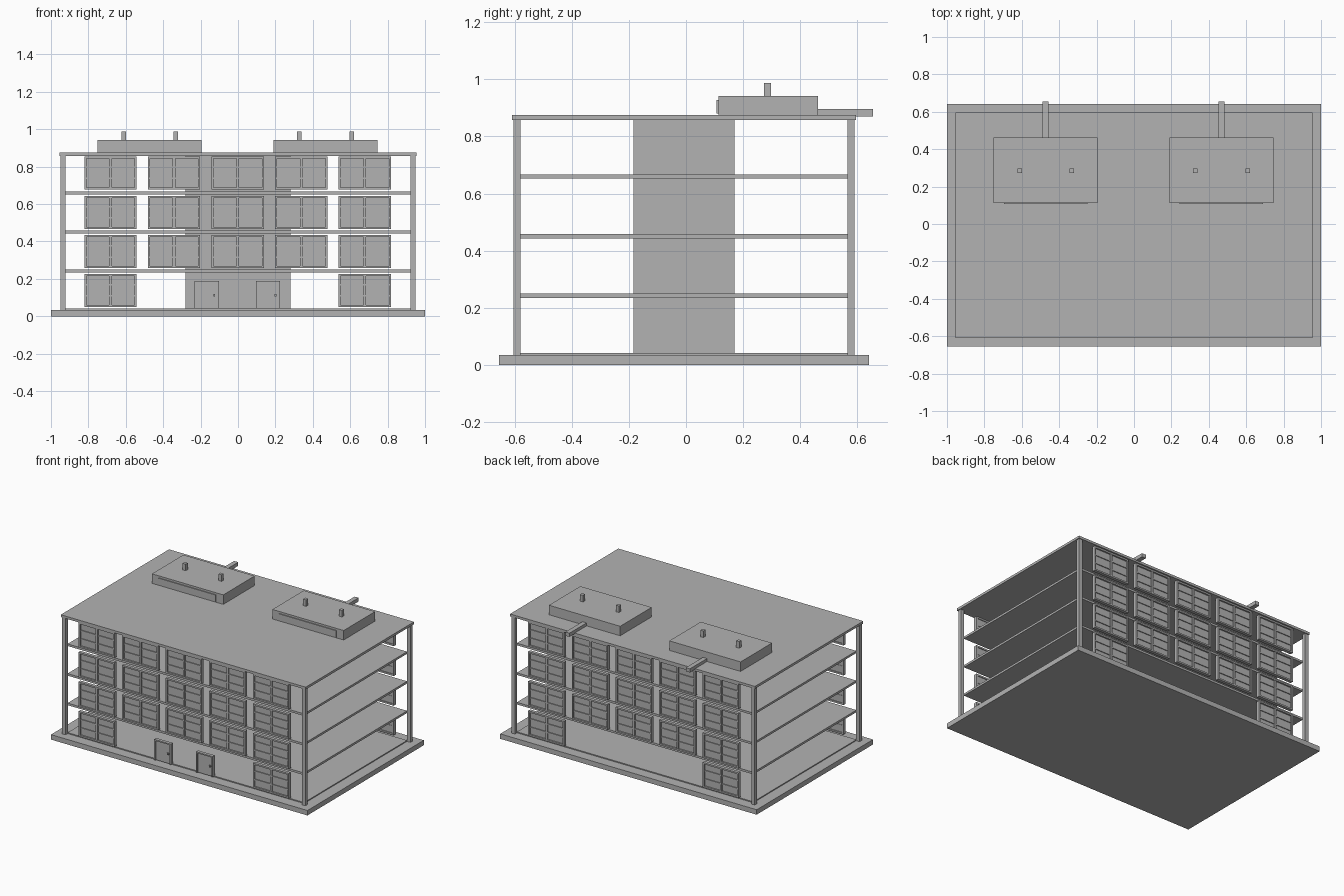
import bpy, bmesh

cube = bpy.data.objects.get("Cube")
if cube:
    bpy.data.objects.remove(cube)

grey = bpy.data.materials.new("concrete_grey")
grey.use_nodes = True
COLOUR = (0.45, 0.45, 0.45, 1)
grey.diffuse_color = COLOUR
grey.node_tree.nodes["Principled BSDF"].inputs["Base Color"].default_value = COLOUR

CY = -0.007  # middle of the building in depth


def boxes(name, spans):
    """One object made of boxes, each given as (x0, x1, y0, y1, z0, z1)."""
    bm = bmesh.new()
    for x0, x1, y0, y1, z0, z1 in spans:
        verts = bmesh.ops.create_cube(bm, size=1)["verts"]
        for v in verts:
            v.co = (x0 if v.co.x < 0 else x1,
                    y0 if v.co.y < 0 else y1,
                    z0 if v.co.z < 0 else z1)
    mesh = bpy.data.meshes.new(name)
    bm.to_mesh(mesh)
    bm.free()
    mesh.materials.append(grey)
    obj = bpy.data.objects.new(name, mesh)
    bpy.context.collection.objects.link(obj)
    return obj


def facade(side, x0, x1, near, far, z0, z1):
    """Box at a depth range measured outward from the building's middle."""
    a, b = CY + side * near, CY + side * far
    return (x0, x1, min(a, b), max(a, b), z0, z1)


def window(name, side, x, z0, z1):
    w, f, bar = 0.14, 0.011, 0.004
    parts = [
        facade(side, x - w, x - w + f, 0.573, 0.596, z0, z1),
        facade(side, x + w - f, x + w, 0.573, 0.596, z0, z1),
        facade(side, x - w + f, x + w - f, 0.573, 0.596, z0, z0 + f),
        facade(side, x - w + f, x + w - f, 0.573, 0.596, z1 - f, z1),
        # pane and centre mullion
        facade(side, x - w + f, x + w - f, 0.579, 0.585, z0 + f, z1 - f),
        facade(side, x - 0.007, x + 0.007, 0.575, 0.594, z0 + f, z1 - f),
    ]
    # glazing bars
    for i in (1, 2):
        z = z0 + (z1 - z0) * i / 3
        parts.append(facade(side, x - w + f, x + w - f, 0.576, 0.591, z - bar, z + bar))
    boxes(name, parts)


def door(name, x):
    w, f, z0, z1 = 0.065, 0.009, 0.042, 0.188
    boxes(name, [
        facade(-1, x - w, x - w + f, 0.573, 0.596, z0, z1),
        facade(-1, x + w - f, x + w, 0.573, 0.596, z0, z1),
        facade(-1, x - w + f, x + w - f, 0.573, 0.596, z1 - f, z1),
        facade(-1, x - w + f, x + w - f, 0.576, 0.588, z0, z1 - f),
        # handle
        facade(-1, x + 0.035, x + 0.045, 0.588, 0.597, 0.105, 0.118),
    ])


# Plinth, floors and roof
boxes("base", [(-1, 1, CY - 0.648, CY + 0.648, 0, 0.035)])
floors = [0.042, 0.25, 0.458, 0.667]
for i, top in enumerate(floors):
    low = 0.035 if i == 0 else top - 0.015
    boxes(f"floor_{i}", [(-0.922, 0.922, CY - 0.574, CY + 0.574, low, top)])
boxes("roof", [(-0.955, 0.955, CY - 0.603, CY + 0.603, 0.858, 0.875)])

# Corner columns and central core
for sx in (-1, 1):
    for sy in (-1, 1):
        a, b = sorted((sx * 0.922, sx * 0.949))
        boxes(f"column_{'left' if sx > 0 else 'right'}_{'back' if sy > 0 else 'front'}",
              [facade(sy, a, b, 0.572, 0.597, 0.035, 0.858)])
boxes("core", [(-0.282, 0.282, CY - 0.176, CY + 0.176, 0.035, 0.858)])

# Windows on the front and back, with the ground floor middle left open
for side, label in ((-1, "front"), (1, "back")):
    for level, z in enumerate((0.05, 0.258, 0.467, 0.678)):
        for col in range(-2, 3):
            if level == 0 and abs(col) < 2:
                continue
            window(f"{label}_window_{level}_{col + 2}", side, col * 0.34 - 0.002, z, z + 0.177)

door("door_right", -0.167)
door("door_left", 0.16)

# Rooftop units with front panel, stacks and rear duct
for label, x in (("right", -0.472), ("left", 0.467)):
    boxes(f"roof_unit_{label}", [(x - 0.278, x + 0.278, 0.113, 0.463, 0.875, 0.942)])
    boxes(f"unit_panel_{label}", [(x - 0.223, x + 0.223, 0.107, 0.113, 0.88, 0.928)])
    boxes(f"unit_stacks_{label}",
          [(x + s * 0.14 - 0.012, x + s * 0.14 + 0.012, 0.274, 0.298, 0.942, 0.988)
           for s in (-1, 1)])
    boxes(f"duct_{label}", [(x - 0.016, x + 0.016, 0.463, 0.654, 0.87, 0.896)])
